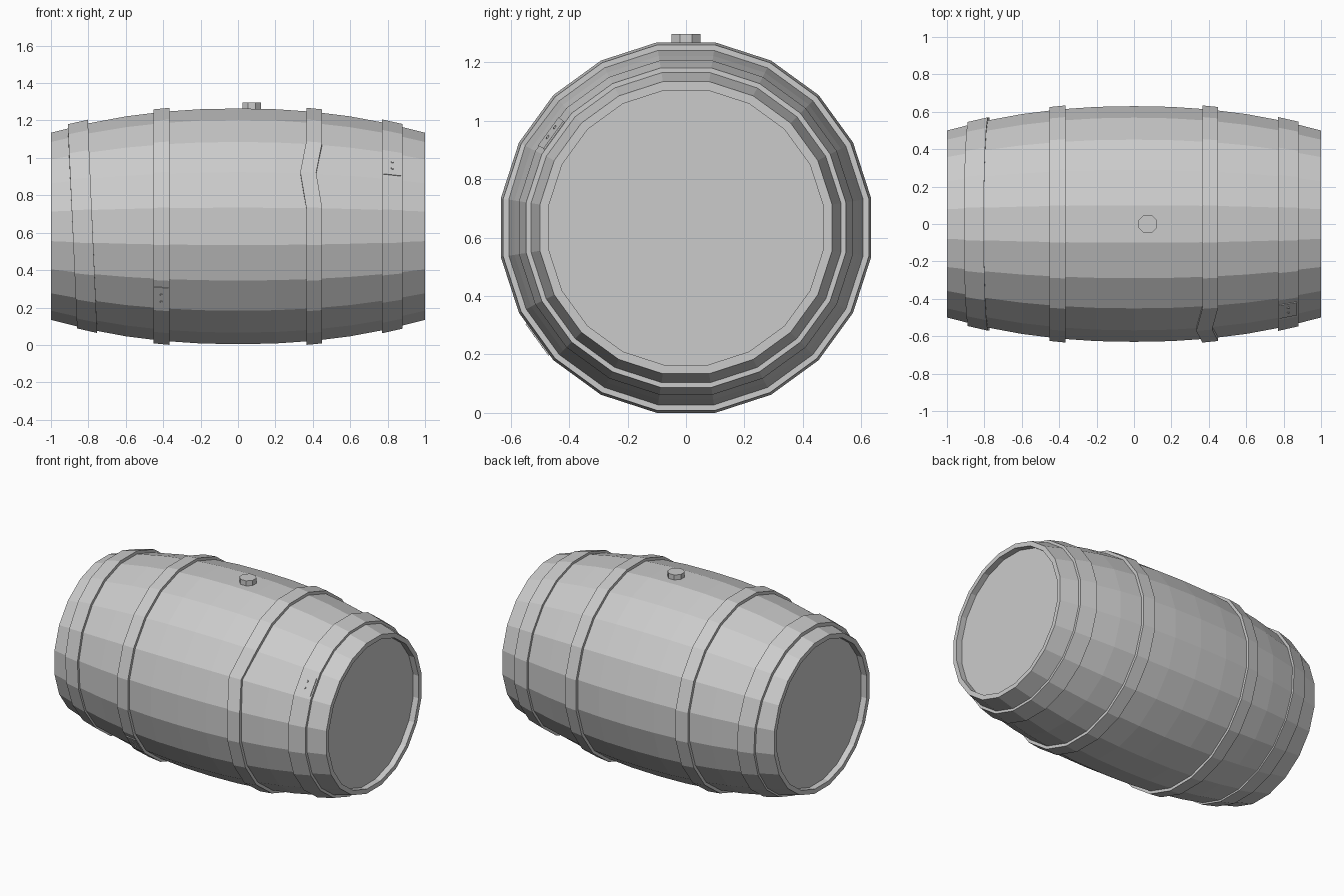
import bpy, bmesh
from math import sin, cos, radians, pi
from mathutils import Matrix, Vector

cube = bpy.data.objects.get("Cube")
if cube:
    bpy.data.objects.remove(cube, do_unlink=True)

SIDES = 20
CENTRE = 0.634
STEP = 360 / SIDES
FLAT = cos(pi / SIDES)

grey = bpy.data.materials.new("plain_grey")
grey.use_nodes = True
grey.diffuse_color = (0.6, 0.6, 0.6, 1)
grey.node_tree.nodes["Principled BSDF"].inputs["Base Color"].default_value = (0.6, 0.6, 0.6, 1)


def finish(name, bm):
    bmesh.ops.recalc_face_normals(bm, faces=bm.faces)
    mesh = bpy.data.meshes.new(name)
    bm.to_mesh(mesh)
    bm.free()
    mesh.materials.append(grey)
    obj = bpy.data.objects.new(name, mesh)
    bpy.context.collection.objects.link(obj)
    return obj


def stave_radius(x):
    """Distance from the axis to the middle of a stave."""
    return 0.5 + 0.13 * (1 - abs(x) ** 2.2)


def around(x, r, deg):
    """Point at an angle measured from the top towards the front."""
    a = radians(deg)
    return Vector((x, -r * sin(a), CENTRE + r * cos(a)))


def lathe(name, profile, closed=False, shift=lambda i, deg: 0):
    """Sweep an (x, radius) profile round the barrel axis."""
    bm = bmesh.new()
    rings = []
    for x, r in profile:
        angles = [STEP * (i + 0.5) for i in range(SIDES)]
        rings.append([bm.verts.new(around(x + shift(i, d), r / FLAT, d))
                      for i, d in enumerate(angles)])
    pairs = list(zip(rings, rings[1:]))
    if closed:
        pairs.append((rings[-1], rings[0]))
    else:
        bm.faces.new(rings[0])
        bm.faces.new(rings[-1])
    for a, b in pairs:
        for i in range(SIDES):
            j = (i + 1) % SIDES
            bm.faces.new((a[i], a[j], b[j], b[i]))
    return finish(name, bm)


def hoop(name, x0, x1, thick, shift=lambda i, deg: 0):
    r0, r1 = stave_radius(x0), stave_radius(x1)
    lathe(name, [(x0, r0 - 0.02), (x0, r0 + thick), (x1, r1 + thick), (x1, r1 - 0.02)],
          True, shift)


def hoop_joint(name, x0, x1, thick, start, end):
    """Thin overlapping tab on one hoop facet, with two rivets."""
    facet = STEP * round((start + end) / 2 / STEP)
    lift = 0.005
    bm = bmesh.new()
    layers = []
    for extra in (-0.004, lift):
        layers.append([bm.verts.new(around(x, (stave_radius(x) + thick + extra)
                                           / cos(radians(d - facet)), d))
                       for x, d in ((x0, start), (x1, start), (x1, end), (x0, end))])
    low, high = layers
    bm.faces.new(low)
    bm.faces.new(high)
    for i in range(4):
        j = (i + 1) % 4
        bm.faces.new((low[i], low[j], high[j], high[i]))
    finish(name, bm)

    mid = (x0 + x1) / 2
    for n, t in enumerate((0.35, 0.7)):
        d = start + (end - start) * t
        r = (stave_radius(mid) + thick + lift) / cos(radians(d - facet))
        bm = bmesh.new()
        turn = Matrix.Rotation(radians(facet), 4, 'X')
        bmesh.ops.create_cone(bm, cap_ends=True, segments=6, radius1=0.008, radius2=0.006,
                              depth=0.008,
                              matrix=Matrix.Translation(around(mid, r, d)) @ turn)
        finish(f"{name}_rivet_{n + 1}", bm)


# Barrel body with raised rims and recessed heads
curve = [(-1 + 0.2 * i, stave_radius(-1 + 0.2 * i)) for i in range(11)]
lathe("barrel_body", [(-0.96, 0.47), (-1, 0.47)] + curve + [(1, 0.47), (0.96, 0.47)])


# Hoops: one slips at an angle, one is knocked sideways at the front
def slipped(i, deg):
    return -0.025 * cos(radians(deg))


def knocked(i, deg):
    return -0.032 if i == 3 else 0


hoop("right_outer_hoop", -0.885, -0.778, 0.015, slipped)
hoop("right_inner_hoop", -0.452, -0.367, 0.018)
hoop("left_inner_hoop", 0.365, 0.45, 0.018, knocked)
hoop("left_outer_hoop", 0.77, 0.88, 0.015)

# Riveted hoop joints
hoop_joint("left_hoop_joint", 0.778, 0.872, 0.015, 61, 49)
hoop_joint("right_hoop_joint", -0.448, -0.371, 0.018, 121, 133)

# Bung on top
bm = bmesh.new()
bmesh.ops.create_cone(bm, cap_ends=True, segments=8, radius1=0.053, radius2=0.053, depth=0.06,
                      matrix=Matrix.Translation((0.073, 0, 1.266))
                      @ Matrix.Rotation(pi / 8, 4, 'Z'))
finish("bung", bm)
